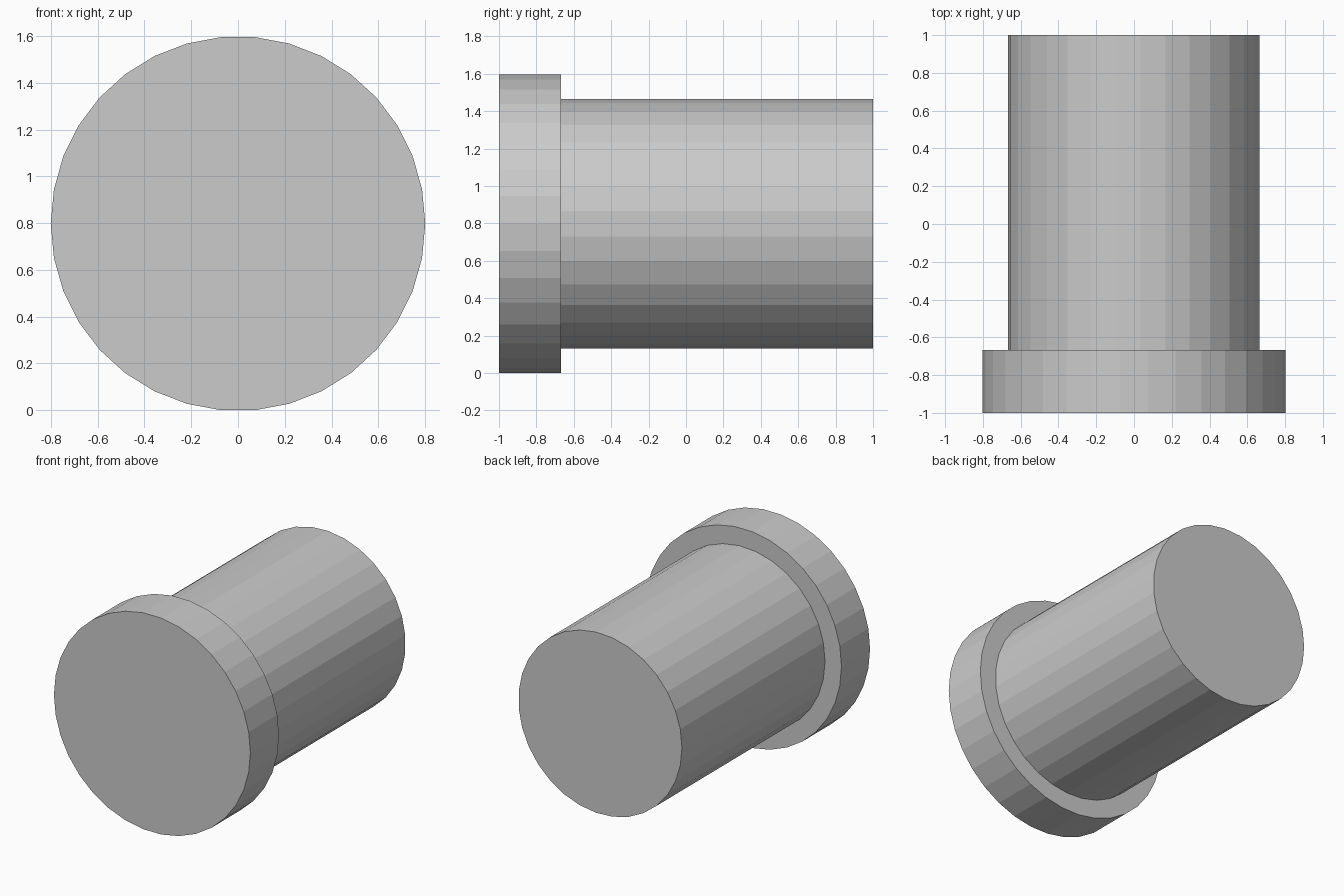
import bpy, bmesh
from math import pi, sin, cos

if "Cube" in bpy.data.objects:
    bpy.data.objects.remove(bpy.data.objects["Cube"])

AXIS_Z = 0.798  # height of the shared axis


def prism(name, radius, sides, y0, y1):
    """Flat-shaded cylinder along y with a corner pointing to -x."""
    bm = bmesh.new()
    ring = []
    for i in range(sides):
        a = pi + 2 * pi * i / sides
        ring.append(bm.verts.new((radius * cos(a), y0, AXIS_Z + radius * sin(a))))
    face = bm.faces.new(ring)
    ext = bmesh.ops.extrude_face_region(bm, geom=[face], use_keep_orig=True)
    top = [g for g in ext["geom"] if isinstance(g, bmesh.types.BMVert)]
    bmesh.ops.translate(bm, verts=top, vec=(0, y1 - y0, 0))
    bmesh.ops.recalc_face_normals(bm, faces=bm.faces[:])
    mesh = bpy.data.meshes.new(name)
    bm.to_mesh(mesh)
    bm.free()
    obj = bpy.data.objects.new(name, mesh)
    bpy.context.collection.objects.link(obj)
    return obj


# Wide front collar
prism("collar", 0.801, 34, -1.0, -0.667)
# Narrower long shaft
prism("shaft", 0.667, 31, -0.667, 1.0)
